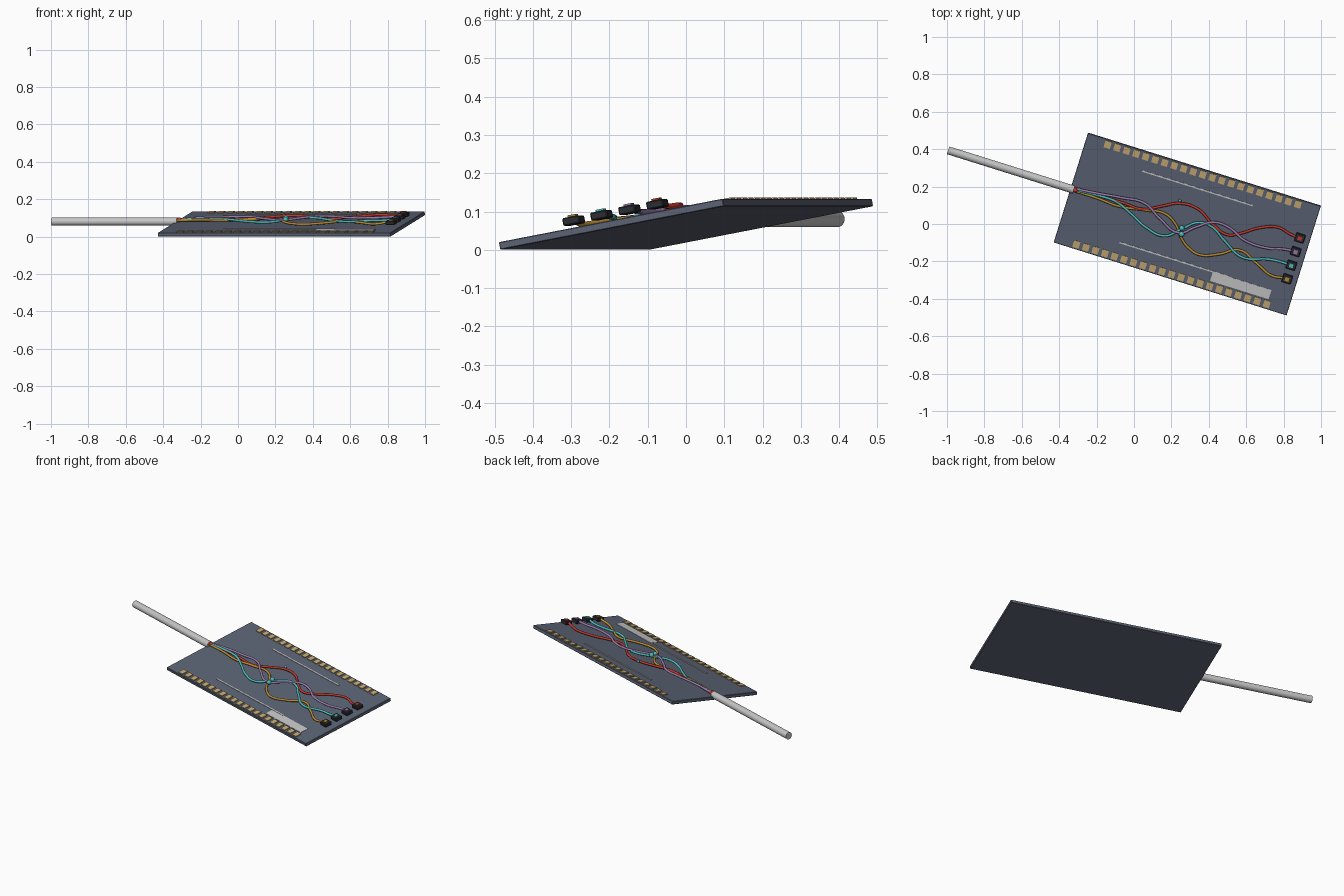
import bpy, bmesh, math
from mathutils import Matrix, Vector

if "Cube" in bpy.data.objects:
    bpy.data.objects.remove(bpy.data.objects["Cube"])

# Board frame: x along the length, y across the width, z off the surface
FRAME = (Matrix.Translation((0.285, 0, 0.067))
         @ Matrix.Rotation(math.radians(-17.4), 4, 'Z')
         @ Matrix.Rotation(math.radians(10.5), 4, 'X'))
L, W, T = 1.305, 0.623, 0.02


def colour(name, rgb):
    m = bpy.data.materials.new(name)
    m.diffuse_color = (*rgb, 1)
    m.use_nodes = True
    m.node_tree.nodes["Principled BSDF"].inputs["Base Color"].default_value = m.diffuse_color
    return m


slate = colour("slate", (0.105, 0.125, 0.175))
gold = colour("gold", (0.55, 0.39, 0.17))
grey = colour("light_grey", (0.56, 0.56, 0.56))
black = colour("black", (0.024, 0.026, 0.032))
red = colour("red", (0.55, 0.04, 0.025))
purple = colour("purple", (0.33, 0.2, 0.42))
teal = colour("teal", (0.08, 0.5, 0.5))
amber = colour("amber", (0.5, 0.27, 0.035))


def finish(name, bm, mat, smooth=False):
    mesh = bpy.data.meshes.new(name)
    bm.to_mesh(mesh)
    bm.free()
    mesh.materials.append(mat)
    ob = bpy.data.objects.new(name, mesh)
    bpy.context.collection.objects.link(ob)
    ob.matrix_world = FRAME
    if smooth:
        mesh.shade_smooth()
    return ob


def boxes(name, centres, size, mat, bevel=0):
    bm = bmesh.new()
    for c in centres:
        bmesh.ops.create_cube(bm, size=1, matrix=Matrix.Translation(c) @ Matrix.Diagonal((*size, 1)))
    ob = finish(name, bm, mat)
    if bevel:
        mod = ob.modifiers.new("bevel", 'BEVEL')
        mod.width, mod.segments = bevel, 1
    return ob


def balls(name, centres, r, mat):
    bm = bmesh.new()
    for c in centres:
        bmesh.ops.create_uvsphere(bm, u_segments=16, v_segments=8, radius=r, matrix=Matrix.Translation(c))
    return finish(name, bm, mat, True)


def wire(name, pts, r, mat):
    # Smooth round tube through the points
    cu = bpy.data.curves.new(name, 'CURVE')
    cu.dimensions = '3D'
    cu.bevel_depth, cu.bevel_resolution, cu.resolution_u = r, 3, 8
    cu.use_fill_caps = True
    sp = cu.splines.new('BEZIER')
    sp.bezier_points.add(len(pts) - 1)
    for bp, p in zip(sp.bezier_points, pts):
        bp.co = p
        bp.handle_left_type = bp.handle_right_type = 'AUTO'
    cu.materials.append(mat)
    ob = bpy.data.objects.new(name, cu)
    bpy.context.collection.objects.link(ob)
    ob.matrix_world = FRAME


# Board
boxes("board", [(0, 0, 0)], (L, W, T), slate, 0.002)

# Edge pads
for side, name in ((1, "rear_pads"), (-1, "front_pads")):
    boxes(name, [(-0.533 + i * 1.066 / 20, side * 0.284, T / 2 + 0.001) for i in range(21)],
          (0.035, 0.038, 0.008), gold)

# Printed lines and label plate
boxes("printed_lines", [(-0.006, s * 0.204, T / 2 + 0.001) for s in (1, -1)], (0.62, 0.008, 0.004), grey)
boxes("label_plate", [(0.371, -0.23, T / 2)], (0.328, 0.052, 0.003), grey)

# Round cable entering the board edge
bm = bmesh.new()
x0, x1 = -1.338, -0.635
bmesh.ops.create_cone(bm, cap_ends=True, segments=32, radius1=0.0215, radius2=0.0215, depth=x1 - x0,
                      matrix=Matrix.Translation(((x0 + x1) / 2, -0.004, 0.0145)) @ Matrix.Rotation(math.pi / 2, 4, 'Y'))
cable = finish("cable", bm, grey)
bpy.context.view_layer.objects.active = cable
cable.select_set(True)
bpy.ops.object.shade_smooth_by_angle()

# Wires: across-board positions along the length, each ending in a connector
wires = (
    ("red", red, 0.1165, 0.008, 0.026,
     [(-.5, .008), (-.36, .01), (-.25, .01), (-.16, .055), (-.07, .1), (.03, .1), (.13, .045), (.22, .014), (.29, .045), (.37, .1), (.47, .135), (.54, .12)]),
    ("purple", purple, 0.039, 0.003, 0.032,
     [(-.5, .02), (-.38, .035), (-.25, .044), (-.15, -.01), (-.03, -.054), (.05, .005), (.134, .058), (.22, .055), (.316, .015), (.456, .012), (.53, .032)]),
    ("teal", teal, -0.039, -0.003, 0.028,
     [(-.5, .008), (-.4, .005), (-.3, -.035), (-.21, -.078), (-.098, -.094), (-.022, -.032), (.058, .032), (.13, .03), (.215, -.02), (.333, -.078), (.474, -.045), (.54, -.039)]),
    ("amber", amber, -0.1165, -0.008, 0.024,
     [(-.5, -.008), (-.38, -.015), (-.24, .008), (-.134, .022), (-.06, -.015), (-.008, -.078), (.05, -.12), (.111, -.135), (.211, -.1), (.307, -.046), (.415, -.086), (.512, -.126)]),
)
for name, mat, end, start, z, path in wires:
    pts = [(-0.64, start, 0.022)] + [(x, y, z) for x, y in path] + [(0.58, end, 0.034)]
    wire(name + "_wire", pts, 0.007, mat)
    # Connector with a coloured contact on top
    boxes(name + "_connector", [(0.597, end, 0.031)], (0.052, 0.046, 0.021), black, 0.003)
    boxes(name + "_contact", [(0.597, end, 0.043)], (0.022, 0.022, 0.008), mat)

# Strain-relief bead and junction beads
balls("entry_bead", [(-0.625, -0.002, 0.024)], 0.013, red)
balls("junction_beads", [(-0.021, -0.024, 0.036), (-0.012, -0.056, 0.036)], 0.014, teal)
balls("small_bead", [(-0.075, 0.115, 0.03)], 0.008, teal)
